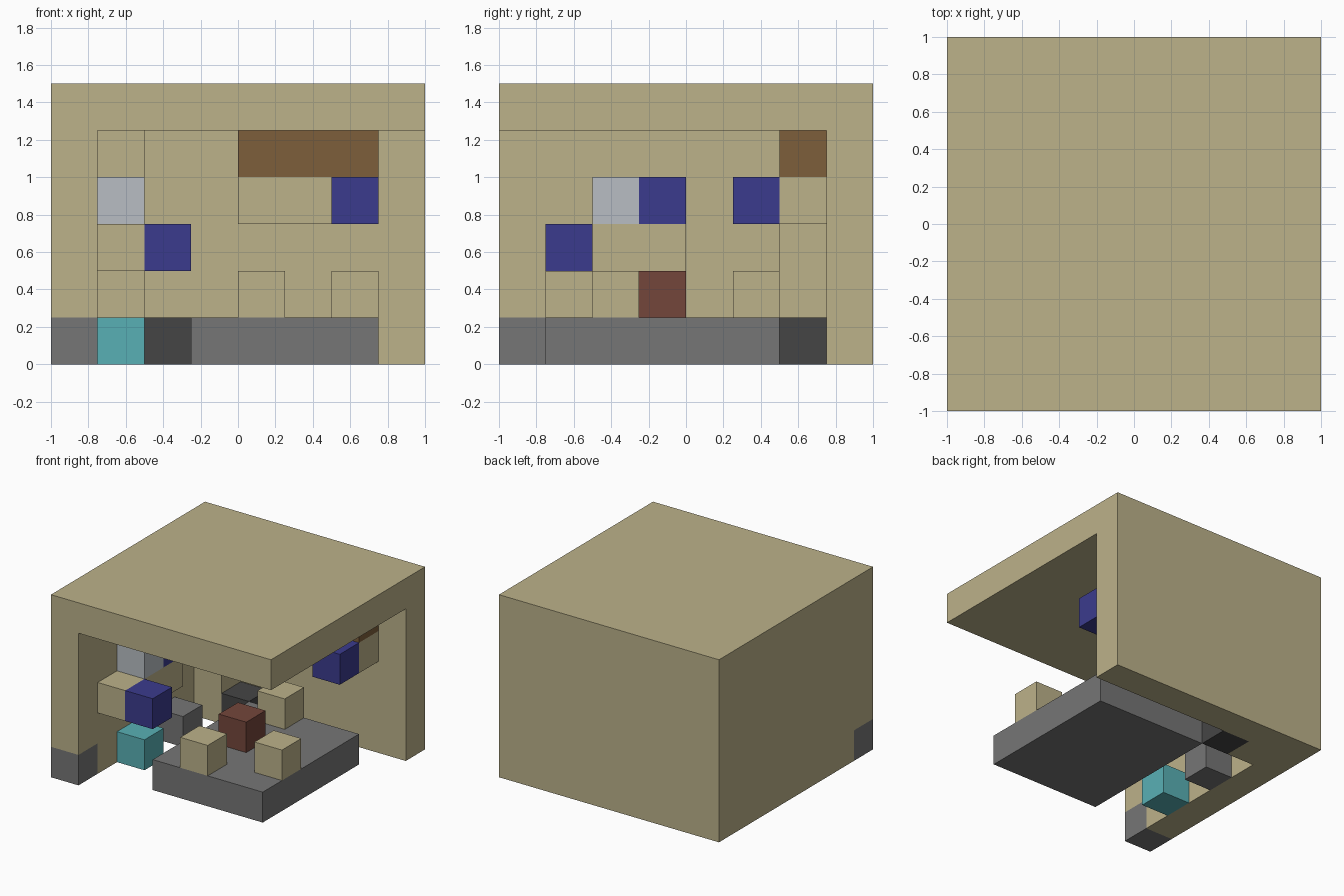
import bpy
import bmesh

CELL = 0.25  # every part sits on an 8 x 8 x 6 block grid

cube = bpy.data.objects.get("Cube")
if cube:
    bpy.data.objects.remove(cube, do_unlink=True)


def linear(v):
    v /= 255
    return v / 12.92 if v <= 0.04045 else ((v + 0.055) / 1.055) ** 2.4


def material(name, rgb):
    mat = bpy.data.materials.new(name)
    mat.use_nodes = True
    colour = [linear(v) for v in rgb] + [1]
    mat.diffuse_color = colour
    mat.node_tree.nodes["Principled BSDF"].inputs["Base Color"].default_value = colour
    return mat


sand = material("sand", (188, 178, 138))
stone = material("stone_grey", (118, 118, 118))
charcoal = material("charcoal", (69, 69, 69))
silver = material("pale_silver", (184, 190, 195))
blue = material("deep_blue", (59, 59, 141))
wood = material("brown_wood", (125, 94, 59))
brick = material("brick_red", (116, 70, 59))
teal = material("teal", (89, 176, 181))


def block(name, mat, cell, size=(1, 1, 1)):
    """Box starting at a grid cell and spanning a number of cells."""
    bm = bmesh.new()
    bmesh.ops.create_cube(bm, size=1)
    for v in bm.verts:
        grid = [c + s * (p + 0.5) for c, s, p in zip(cell, size, v.co)]
        v.co = ((grid[0] - 4) * CELL, (grid[1] - 4) * CELL, grid[2] * CELL)
    mesh = bpy.data.meshes.new(name)
    bm.to_mesh(mesh)
    bm.free()
    mesh.materials.append(mat)
    obj = bpy.data.objects.new(name, mesh)
    bpy.context.collection.objects.link(obj)
    return obj


# Shell: roof, two walls and the inner corner column
block("roof", sand, (0, 0, 5), (8, 8, 1))
block("back_wall", sand, (0, 7, 0), (8, 1, 5))
block("side_wall", sand, (0, 1, 0), (1, 6, 5))
block("side_wall_front_post", sand, (0, 0, 1), (1, 1, 4))
block("corner_stone", stone, (0, 0, 0))
block("corner_column", sand, (1, 6, 0), (1, 1, 5))

# Floor pieces
block("floor_slab", stone, (3, 1, 0), (4, 5, 1))
block("floor_stone", stone, (1, 4, 0))
block("dark_floor_stone", charcoal, (2, 6, 0))
block("teal_floor_block", teal, (1, 2, 0))

# Blocks standing on the slab
for i, cell in enumerate([(4, 1, 1), (6, 2, 1), (4, 5, 1)]):
    block(f"seat_{i + 1}", sand, cell)
block("centre_block", brick, (4, 3, 1))

# Side shelf and the things on it
block("side_shelf", sand, (1, 1, 2), (1, 3, 1))
block("shelf_end_block", blue, (2, 1, 2))
block("silver_shelf_block", silver, (1, 2, 3))
block("blue_shelf_block", blue, (1, 3, 3))

# Back shelf with wooden cupboard
block("back_shelf", sand, (4, 6, 3), (3, 1, 1))
block("cupboard", wood, (4, 6, 4), (3, 1, 1))
block("back_shelf_block", blue, (6, 5, 3))
